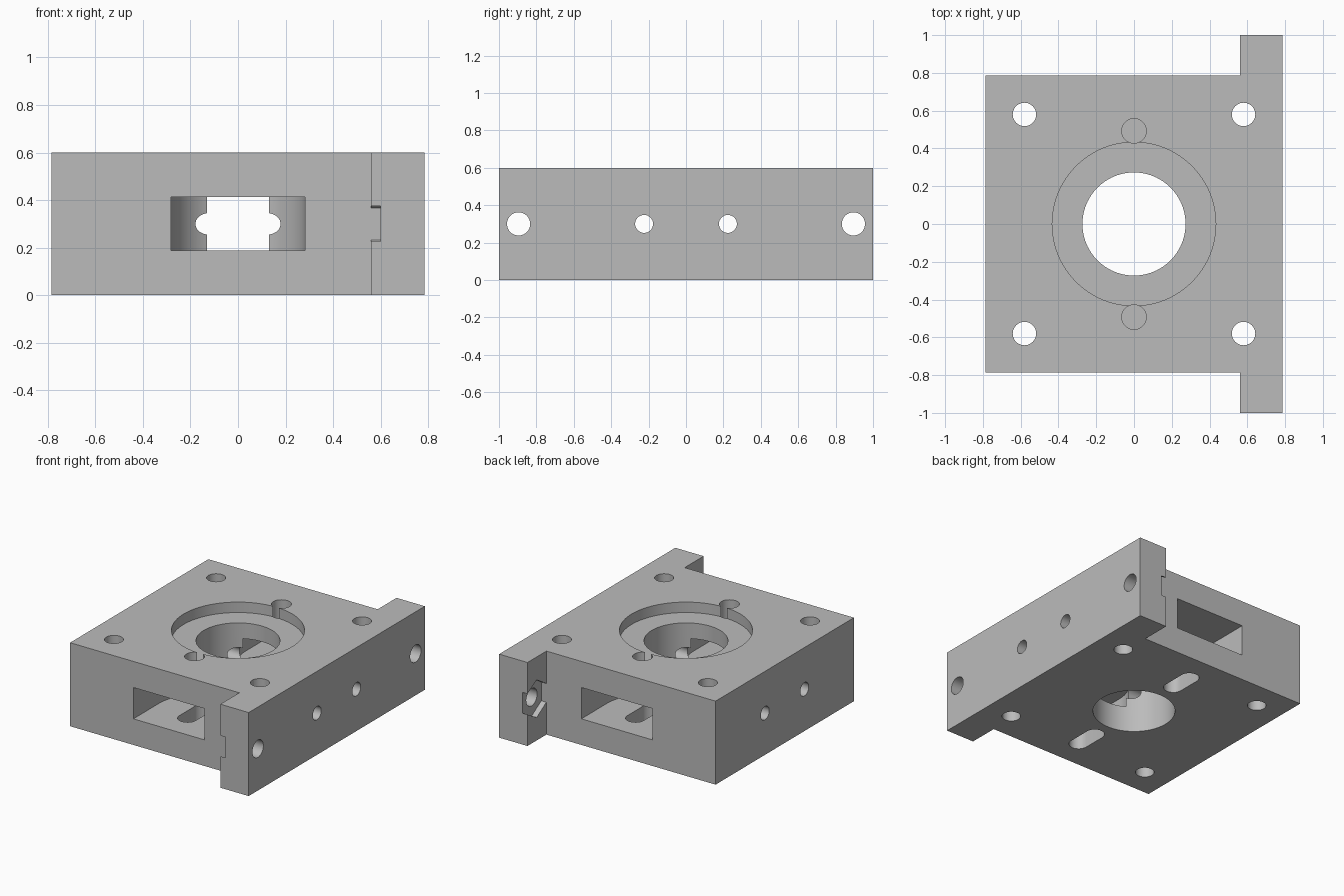
import bpy, bmesh, math
from mathutils import Vector

old = bpy.data.objects.get("Cube")
if old:
    bpy.data.objects.remove(old, do_unlink=True)

grey = bpy.data.materials.new("mid grey")
grey.use_nodes = True
colour = (0.5, 0.5, 0.5, 1)
grey.diffuse_color = colour
grey.node_tree.nodes["Principled BSDF"].inputs["Base Color"].default_value = colour


def prism(name, outline, low, high, axis="z"):
    """Extrude a 2D outline: (x, y) along z, or (y, z) along x."""
    bm = bmesh.new()
    place = (lambda a, b: (a, b, low)) if axis == "z" else (lambda a, b: (low, a, b))
    face = bm.faces.new([bm.verts.new(place(a, b)) for a, b in outline])
    grown = bmesh.ops.extrude_face_region(bm, geom=[face])
    step = Vector((0, 0, high - low)) if axis == "z" else Vector((high - low, 0, 0))
    bmesh.ops.translate(bm, vec=step, verts=[g for g in grown["geom"] if isinstance(g, bmesh.types.BMVert)])
    bmesh.ops.recalc_face_normals(bm, faces=bm.faces)
    mesh = bpy.data.meshes.new(name)
    bm.to_mesh(mesh)
    bm.free()
    mesh.materials.append(grey)
    obj = bpy.data.objects.new(name, mesh)
    bpy.context.collection.objects.link(obj)
    return obj


def arc(cx, cy, r, start=0, sweep=360, n=64):
    """Points on an arc; a full circle leaves out the repeated end point."""
    count = n if sweep == 360 else n + 1
    angles = [math.radians(start + sweep * i / n) for i in range(count)]
    return [(cx + r * math.cos(a), cy + r * math.sin(a)) for a in angles]


# Main plate with a wider flange along one side
HALF, FLANGE, TOP = 0.785, 0.56, 0.6
block = prism("mount_block", [
    (-HALF, -HALF), (FLANGE, -HALF), (FLANGE, -1), (HALF, -1),
    (HALF, 1), (FLANGE, 1), (FLANGE, HALF), (-HALF, HALF)], 0, TOP)

# Central bore and the round recess above it
cutters = [
    prism("bore_cutter", arc(0, 0, 0.273, n=96), -0.1, 0.7),
    prism("recess_cutter", arc(0, 0, 0.433, n=96), 0.525, 0.7),
]

for s in (-1, 1):
    # Vertical corner screw holes
    for t in (-1, 1):
        cutters.append(prism("corner_hole_cutter", arc(0.58 * s, 0.58 * t, 0.062, n=40), -0.1, 0.7))
    # Round-ended pocket running in from the front or back face
    turn = 180 if s < 0 else 0
    pocket = arc(0, 0.49 * s, 0.282, 180 + turn, 180, 48)
    pocket += [(0.282 * s, 0.9 * s), (-0.282 * s, 0.9 * s)]
    cutters.append(prism("pocket_cutter", pocket, 0.1875, 0.4125))
    # Blind pin hole above the pocket, adjusting slot below it
    cutters.append(prism("pin_hole_cutter", arc(0, 0.493 * s, 0.065, n=40), 0.425, 0.7))
    slot = arc(0, 0.573, 0.065, 0, 180, 20) + arc(0, 0.407, 0.065, 180, 180, 20)
    cutters.append(prism("slot_cutter", [(x, y * s) for x, y in slot], -0.1, 0.3))
    # Cross holes through the whole width
    cutters.append(prism("cross_hole_cutter", arc(0.224 * s, 0.3, 0.048, n=40), -1, 1, "x"))
    # Flange screw holes with hexagonal nut traps on the inner face
    cutters.append(prism("flange_hole_cutter", arc(0.895 * s, 0.3, 0.062, n=40), 0.5, 1, "x"))
    cutters.append(prism("nut_trap_cutter", arc(0.895 * s, 0.3, 0.135, 30, n=6), 0.5, 0.6, "x"))

# Keep the nut traps clear of the main plate
for cutter in cutters:
    if cutter.name.startswith("nut_trap"):
        for v in cutter.data.vertices:
            if abs(v.co.y) < HALF:
                v.co.y = math.copysign(HALF + 0.001, v.co.y)

# Cut every opening and discard the cutters
bpy.ops.object.select_all(action="DESELECT")
bpy.context.view_layer.objects.active = block
block.select_set(True)
for cutter in cutters:
    cutter.hide_render = True
    mod = block.modifiers.new("cut", "BOOLEAN")
    mod.operation, mod.solver, mod.object = "DIFFERENCE", "EXACT", cutter
    bpy.ops.object.modifier_apply(modifier=mod.name)
    bpy.data.objects.remove(cutter, do_unlink=True)

bpy.ops.object.shade_smooth_by_angle(angle=math.radians(30))
